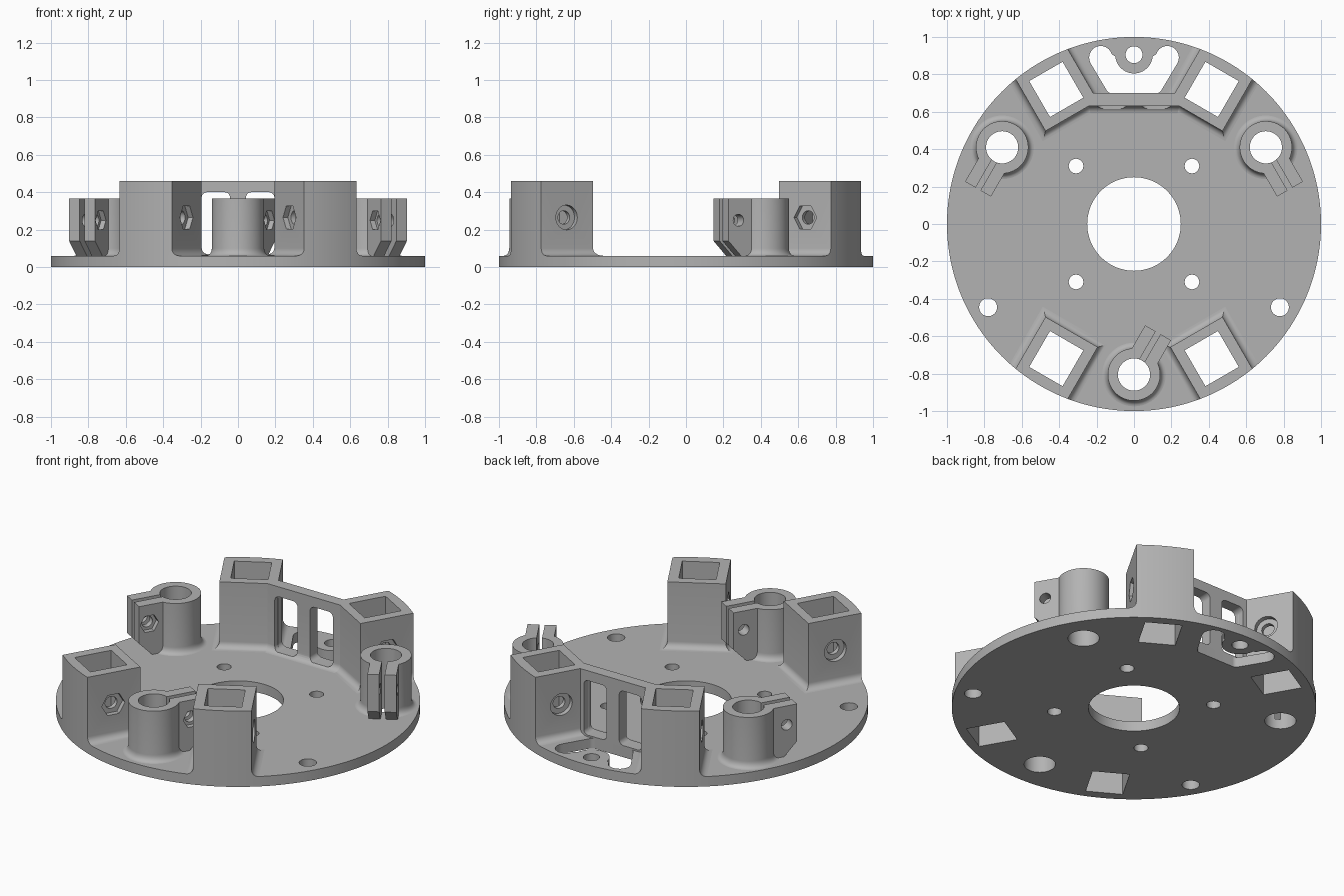
import bpy
import bmesh
from math import sin, cos, pi, radians
from mathutils import Matrix

if "Cube" in bpy.data.objects:
    bpy.data.objects.remove(bpy.data.objects["Cube"])

grey = bpy.data.materials.new("plain grey")
grey.use_nodes = True
grey.diffuse_color = (0.45, 0.45, 0.45, 1)
grey.node_tree.nodes["Principled BSDF"].inputs["Base Color"].default_value = (0.45, 0.45, 0.45, 1)

PLATE = 0.06      # plate thickness
FILLET = 0.04     # blend radius at the foot of each part
POST_TOP = 0.46
CLAMP_TOP = 0.365
SEG = 192

AXES = {"z": lambda a, b, h: (a, b, h),
        "y": lambda a, b, h: (a, h, b),
        "x": lambda a, b, h: (h, a, b)}


def arc(cx, cy, r, start, end, n=12):
    angles = [radians(start + (end - start) * i / n) for i in range(n + 1)]
    return [(cx + r * cos(t), cy + r * sin(t)) for t in angles]


def circle(cx, cy, r, n=48):
    return arc(cx, cy, r, 0, 360, n)[:-1]


def loft(name, rings):
    """Closed solid skinned over rings of equal length."""
    bm = bmesh.new()
    loops = [[bm.verts.new(p) for p in ring] for ring in rings]
    for low, high in zip(loops, loops[1:]):
        for i in range(len(low)):
            j = (i + 1) % len(low)
            bm.faces.new((low[i], low[j], high[j], high[i]))
    bm.faces.new(loops[0][::-1])
    bm.faces.new(loops[-1])
    bmesh.ops.recalc_face_normals(bm, faces=bm.faces[:])
    mesh = bpy.data.meshes.new(name)
    bm.to_mesh(mesh)
    bm.free()
    mesh.materials.append(grey)
    obj = bpy.data.objects.new(name, mesh)
    bpy.context.collection.objects.link(obj)
    return obj


def prism(outline, lo, hi, axis="z", name="cutter"):
    place = AXES[axis]
    return loft(name, [[place(a, b, h) for a, b in outline] for h in (lo, hi)])


def combine(obj, tools, operation="DIFFERENCE"):
    bpy.ops.object.select_all(action="DESELECT")
    bpy.context.view_layer.objects.active = obj
    obj.select_set(True)
    for tool in tools:
        mod = obj.modifiers.new("bool", "BOOLEAN")
        mod.operation, mod.solver, mod.object = operation, "EXACT", tool
        bpy.ops.object.modifier_apply(modifier=mod.name)
        bpy.data.objects.remove(tool)


def finish(obj, angle=0.0, x=0.0, y=0.0):
    obj.data.transform(Matrix.Translation((x, y, 0)) @ Matrix.Rotation(radians(angle), 4, "Z"))
    bpy.ops.object.select_all(action="DESELECT")
    bpy.context.view_layer.objects.active = obj
    obj.select_set(True)
    bpy.ops.object.shade_smooth_by_angle(angle=radians(30))


def fillet_steps(n=6):
    """Outward offset and height of the blend at a part's foot."""
    for i in range(n + 1):
        t = pi / 2 * i / n
        yield FILLET * (1 - sin(t)), PLATE + FILLET * (1 - cos(t))


def rect(x0, x1, y0, y1):
    return [(x0, y0), (x1, y0), (x1, y1), (x0, y1)]


def rounded_rect(x0, x1, y0, y1, r):
    return (arc(x1 - r, y1 - r, r, 0, 90) + arc(x0 + r, y1 - r, r, 90, 180)
            + arc(x0 + r, y0 + r, r, 180, 270) + arc(x1 - r, y0 + r, r, 270, 360))


def fastener_cuts(along, z, half, bolt, seat, nut, depth, side):
    """Cross bolt hole with a nut pocket on one face, and a round seat opposite."""
    def span(a, b):
        return sorted((side * a, side * b))
    cuts = [prism(circle(along, z, bolt), -half - 0.1, half + 0.1, "y"),
            prism(circle(along, z, nut, 6), *span(half - depth, half + 0.1), "y")]
    if seat:
        cuts.append(prism(circle(along, z, seat), *span(-half + depth, -half - 0.1), "y"))
    return cuts


# Post sites (angle, nut side) and clamp sites (x, y, ear angle, nut side)
POSTS = {"back_left": (60, -1), "front_left": (-60, -1),
         "back_right": (120, 1), "front_right": (240, 1)}
CLAMPS = {"front": (0, -0.805, 60, -1), "left": (0.705, 0.41, -60, -1),
          "right": (-0.705, 0.41, 240, 1)}
HOLLOW = rect(0.72, 0.942, -0.103, 0.103)
BORE = 0.086

# Base plate with its openings
plate = prism(circle(0, 0, 1, SEG), 0, PLATE, name="base_plate")
holes = [(0, 0, 0.25), (0, 0.905, 0.045)]
holes += [(sx * 0.31, sy * 0.31, 0.039) for sx in (-1, 1) for sy in (-1, 1)]
holes += [(sx * 0.78, -0.445, 0.048) for sx in (-1, 1)]
holes += [(x, y, BORE) for x, y, _, _ in CLAMPS.values()]
cutters = [prism(circle(*h, n=96), -0.1, 0.2) for h in holes]
for angle, _ in POSTS.values():
    window = prism(HOLLOW, -0.1, 0.2)
    window.data.transform(Matrix.Rotation(radians(angle), 4, "Z"))
    cutters.append(window)
# Eared opening that leaves a round tab about the rear hole
cutters.append(prism(
    arc(-0.12, 0.73, 0.03, 210, 270) + arc(0.12, 0.73, 0.03, 270, 330)
    + arc(0.178, 0.89, 0.062, -30, 165) + arc(0, 0.905, 0.1, -5, -175, 24)
    + arc(-0.178, 0.89, 0.062, 15, 210), -0.1, 0.2))
combine(plate, cutters)
finish(plate)

# Four hollow square posts, trimmed to the plate's rim
for place, (angle, side) in POSTS.items():
    levels = list(fillet_steps()) + [(0, POST_TOP)]
    post = loft(place + "_post", [
        [(x, y, z) for x, y in rect(0.667 - d, 1.1, -0.161 - d, 0.161 + d)] for d, z in levels])
    combine(post, [prism(circle(0, 0, 1, SEG), -0.1, 1)], "INTERSECT")
    combine(post, [prism(HOLLOW, -0.1, 1)]
            + fastener_cuts(0.83, 0.265, 0.161, 0.036, 0.066, 0.07, 0.03, side))
    finish(post, angle)

# Wall tying the two rear posts together, with two windows
profile = [(0.70, PLATE)] + [(0.63 - d, z) for d, z in fillet_steps()]
profile += [(0.63, POST_TOP), (0.70, POST_TOP)]
wall = prism(profile, -0.245, 0.245, "x", "rear_tie_wall")
combine(wall, [prism(rounded_rect(*sorted((s * 0.042, s * 0.195)), 0.07, 0.40, 0.03),
                     0.5, 0.8, "y") for s in (-1, 1)])
finish(wall)

# Three split rod clamps
for place, (x, y, angle, side) in CLAMPS.items():
    levels = list(fillet_steps()) + [(0, CLAMP_TOP)]
    clamp = loft(place + "_rod_clamp", [
        [(a, b, z) for a, b in circle(0, 0, 0.14 + d * 0.75, 96)] for d, z in levels])
    ear = [(0.05, PLATE), (0.18, PLATE), (0.258, 0.14), (0.258, CLAMP_TOP), (0.05, CLAMP_TOP)]
    combine(clamp, [prism(ear, -0.08, 0.08, "y")], "UNION")
    combine(clamp, [prism(circle(0, 0, BORE, 96), -0.1, 1),
                    prism(rect(0, 0.5, -0.015, 0.015), -0.1, 1)]
            + fastener_cuts(0.196, 0.25, 0.08, 0.032, 0, 0.056, 0.03, side))
    finish(clamp, angle, x, y)
